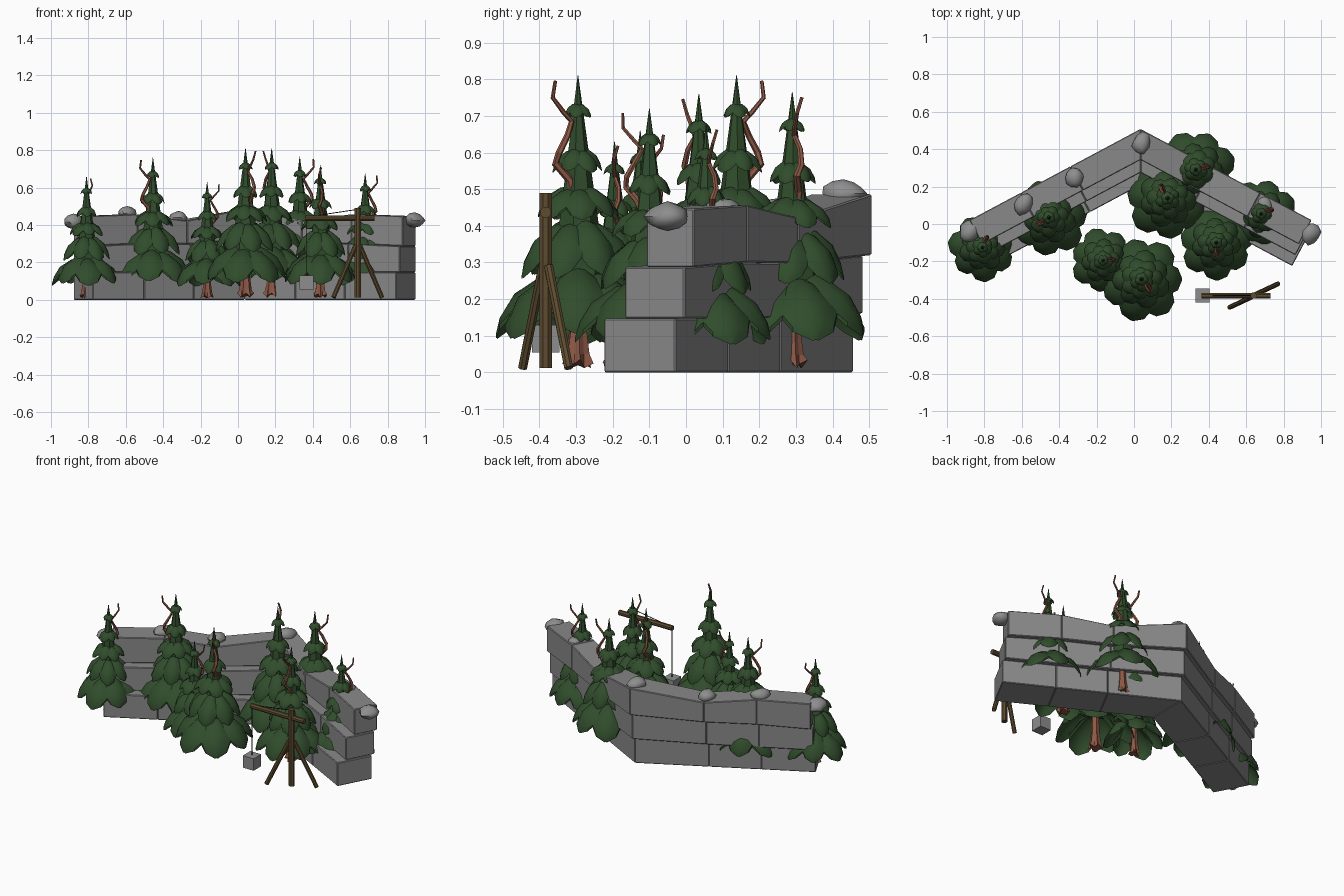
import bpy, bmesh, math, random
from mathutils import Vector, Matrix, noise

if "Cube" in bpy.data.objects:
    bpy.data.objects.remove(bpy.data.objects["Cube"], do_unlink=True)


def material(name, r, g, b):
    m = bpy.data.materials.new(name)
    m.use_nodes = True
    m.diffuse_color = (r, g, b, 1)
    m.node_tree.nodes["Principled BSDF"].inputs["Base Color"].default_value = (r, g, b, 1)
    return m


STONE = material("wall_stone", .25, .25, .25)
ROCK = material("rock_gray", .27, .27, .27)
GREEN = material("pine_green", .03, .073, .025)
BARK = material("red_bark", .27, .098, .06)
WOOD = material("brown_wood", .11, .07, .028)
ROPE = material("dark_rope", .012, .011, .01)


def make_mesh(name, bm, mat, smooth_angle=0):
    bmesh.ops.recalc_face_normals(bm, faces=bm.faces)
    me = bpy.data.meshes.new(name)
    bm.to_mesh(me)
    bm.free()
    me.materials.append(mat)
    for p in me.polygons:
        p.use_smooth = smooth_angle > 0
    if smooth_angle:
        me.set_sharp_from_angle(angle=math.radians(smooth_angle))
    return me


def place(name, me, loc=(0, 0, 0), angle=0, scale=1):
    ob = bpy.data.objects.new(name, me)
    bpy.context.scene.collection.objects.link(ob)
    ob.location, ob.scale = loc, (scale,) * 3
    ob.rotation_euler.z = angle
    return ob


def bridge(bm, rings):
    """Joins closed rings of vertices and caps both ends."""
    n = len(rings[0])
    for a, b in zip(rings, rings[1:]):
        for i in range(n):
            bm.faces.new((a[i], a[(i + 1) % n], b[(i + 1) % n], b[i]))
    bm.faces.new(rings[0])
    bm.faces.new(rings[-1])


def tube(name, points, r0, r1, mat, sides=8):
    bm = bmesh.new()
    pts = [Vector(p) for p in points]
    rings = []
    for i, p in enumerate(pts):
        tangent = pts[min(i + 1, len(pts) - 1)] - pts[max(i - 1, 0)]
        q = Vector((0, 0, 1)).rotation_difference(tangent)
        r = r0 + (r1 - r0) * i / (len(pts) - 1)
        rings.append([bm.verts.new(p + q @ Vector((r * math.cos(a), r * math.sin(a), 0)))
                      for a in (math.tau * (k + .5) / sides for k in range(sides))])
    bridge(bm, rings)
    return make_mesh(name, bm, mat)


# Stone wall: two mirrored wings meeting at a corner, three stepped courses
CORNER_X = .035
ALONG = Vector((.882, -.47))
OUT = Vector((.47, .882))
LENGTH = 1.037
JOINTS = (0, .41, .70, 1)
LEVELS = ((0, 0, 0, 0), (.16, .15, .148, .147), (.32, .298, .30, .287), (.487, .422, .457, .447))
WIDTHS = (.221, .184, .146)


def block(bm, side, course, i):
    origin = Vector((0, .458 + .025 * course))
    cols = []
    for k in (i, i + 1):
        ring = []
        for depth in (0, WIDTHS[course]):
            p = origin + ALONG * JOINTS[k] * LENGTH - OUT * depth
            if k == 0:  # mitre at the corner
                p -= ALONG * (p.x / ALONG.x)
            ring.append(p)
        a, b = ring
        z0, z1 = LEVELS[course][k], LEVELS[course + 1][k]
        cols.append([bm.verts.new((CORNER_X + side * p.x, p.y, z))
                     for p, z in ((a, z0), (b, z0), (b, z1), (a, z1))])
    bridge(bm, cols)


for side, wing in ((-1, "right"), (1, "left")):
    bm = bmesh.new()
    for course in range(3):
        for i in range(3):
            block(bm, side, course, i)
    bmesh.ops.recalc_face_normals(bm, faces=bm.faces)
    bmesh.ops.bevel(bm, geom=bm.edges[:], offset=.004, segments=1, affect='EDGES')
    place(f"{wing}_wall_blocks", make_mesh("wall_blocks", bm, STONE))

# Loose rocks resting on the wall
random.seed(4)
ROCKS = ((.945, -.05, .425, .058), (-.88, -.04, .415, .06), (.04, .43, .488, .056),
         (-.32, .25, .44, .054), (-.59, .105, .462, .056), (.7, .1, .445, .045))
for x, y, z, size in ROCKS:
    bm = bmesh.new()
    bmesh.ops.create_icosphere(bm, subdivisions=2, radius=1)
    seed = Vector((x, y, z)) * 9
    for v in bm.verts:
        v.co *= 1 + .3 * noise.noise(v.co * 1.1 + seed)
        v.co = Vector((v.co.x * .9, v.co.y, v.co.z * .65)) * size
    place("wall_rock", make_mesh("wall_rock", bm, ROCK, 45), (x, y, z), random.uniform(-.4, .4))

# Pine foliage: tiers of broad, drooping leaves around a slim spire
TIERS = ((.228, .108, .28, 7), (.158, .268, .415, 7), (.115, .425, .505, 7),
         (.069, .55, .61, 6), (.038, .698, .733, 5))
# radius, height and width along a leaf, as fractions
LEAF_ROWS = ((.12, 1, .9), (.45, .9, 1), (.78, .62, .9), (.94, .27, .5), (1, 0, .06))


def leaf(bm, radius, low, high, half, angle):
    layers = []
    for thick in (0, .06 * radius):
        grid = []
        for r, h, w in LEAF_ROWS:
            row = []
            for s in (-1, -.5, 0, .5, 1):
                a = angle + s * w * half
                z = low + (high - low) * (h - .3 * s * s * r * w) - thick
                row.append(bm.verts.new((r * radius * math.cos(a), r * radius * math.sin(a), z)))
            grid.append(row)
        layers.append(grid)
        for a, b in zip(grid, grid[1:]):
            for i in range(4):
                bm.faces.new((a[i], a[i + 1], b[i + 1], b[i]))
    rims = [g[0] + [r[-1] for r in g[1:]] + g[-1][-2::-1] + [r[0] for r in g[-2:0:-1]] for g in layers]
    n = len(rims[0])
    for i in range(n):
        j = (i + 1) % n
        bm.faces.new((rims[0][i], rims[0][j], rims[1][j], rims[1][i]))


bm = bmesh.new()
for t, (radius, low, high, count) in enumerate(TIERS):
    for k in range(count):
        lift = .06 * (k % 2) * radius
        leaf(bm, radius * (1 - .05 * (k % 2)), low + lift, high + lift,
             math.pi / count * 1.3, math.tau * k / count + t * .5)
bmesh.ops.create_cone(bm, cap_ends=True, segments=7, radius1=.078, radius2=.001, depth=.56,
                      matrix=Matrix.Translation((0, 0, .53)))
foliage = make_mesh("pine_foliage", bm, GREEN, 35)

# Trunk with fluted, flaring roots
bm = bmesh.new()
rings = []
for z, ridge, groove in ((.012, .046, .028), (.05, .034, .026), (.12, .025, .021), (.3, .02, .018)):
    rings.append([bm.verts.new(((ridge, groove)[k % 2] * math.cos(k * math.pi / 6),
                                (ridge, groove)[k % 2] * math.sin(k * math.pi / 6),
                                z + .012 * (k % 3) * (z < .02))) for k in range(12)])
bridge(bm, rings)
trunk = make_mesh("pine_trunk", bm, BARK)

# Crooked bare vine climbing beside each spire
vine = tube("crooked_vine", ((.01, 0, .38), (.022, .01, .48), (.035, .008, .525), (.072, -.008, .57),
                             (.07, .006, .6), (.045, .01, .645), (.022, 0, .685), (.045, -.006, .71),
                             (.08, -.01, .75), (.082, .004, .795)),
            .013, .005, BARK, 6)

# x, y, height, vine direction
TREES = ((-.81, -.125, .66, 1.2), (-.455, .035, .76, 3.7), (-.165, -.195, .63, .1),
         (.04, -.295, .81, -.9), (.18, .138, .81, 2.1), (.33, .29, .765, .3),
         (.44, -.1, .72, -1.55), (.68, .055, .675, .4))
for x, y, height, turn in TREES:
    for name, me in (("pine_foliage", foliage), ("pine_trunk", trunk), ("crooked_vine", vine)):
        place(name, me, (x, y, 0), turn, height / .81)

# Wooden hoist: post, two splayed legs, cross beam and hanging stone
PX, PY = .64, -.383
place("hoist_post", tube("hoist_post", ((PX, PY, .012), (PX, PY, .49)), .018, .018, WOOD))
for s, name in ((-1, "right_leg"), (1, "left_leg")):
    place("hoist_" + name, tube(name, ((PX + s * .13, PY + s * .063, .012),
                                       (PX + s * .012, PY + s * .008, .29)), .013, .013, WOOD))
place("hoist_beam", tube("hoist_beam", ((.36, PY, .437), (.73, PY, .437)), .016, .016, WOOD))
place("hoist_stay", tube("hoist_stay", ((.42, PY, .45), (PX, PY, .483)), .0025, .0025, ROPE, 5))
place("hoist_rope", tube("hoist_rope", ((.365, PY, .12), (.365, PY, .44)), .0025, .0025, ROPE, 5))
bm = bmesh.new()
bmesh.ops.create_cube(bm, size=.075)
place("hanging_stone", make_mesh("hanging_stone", bm, ROCK), (.365, PY, .092))
